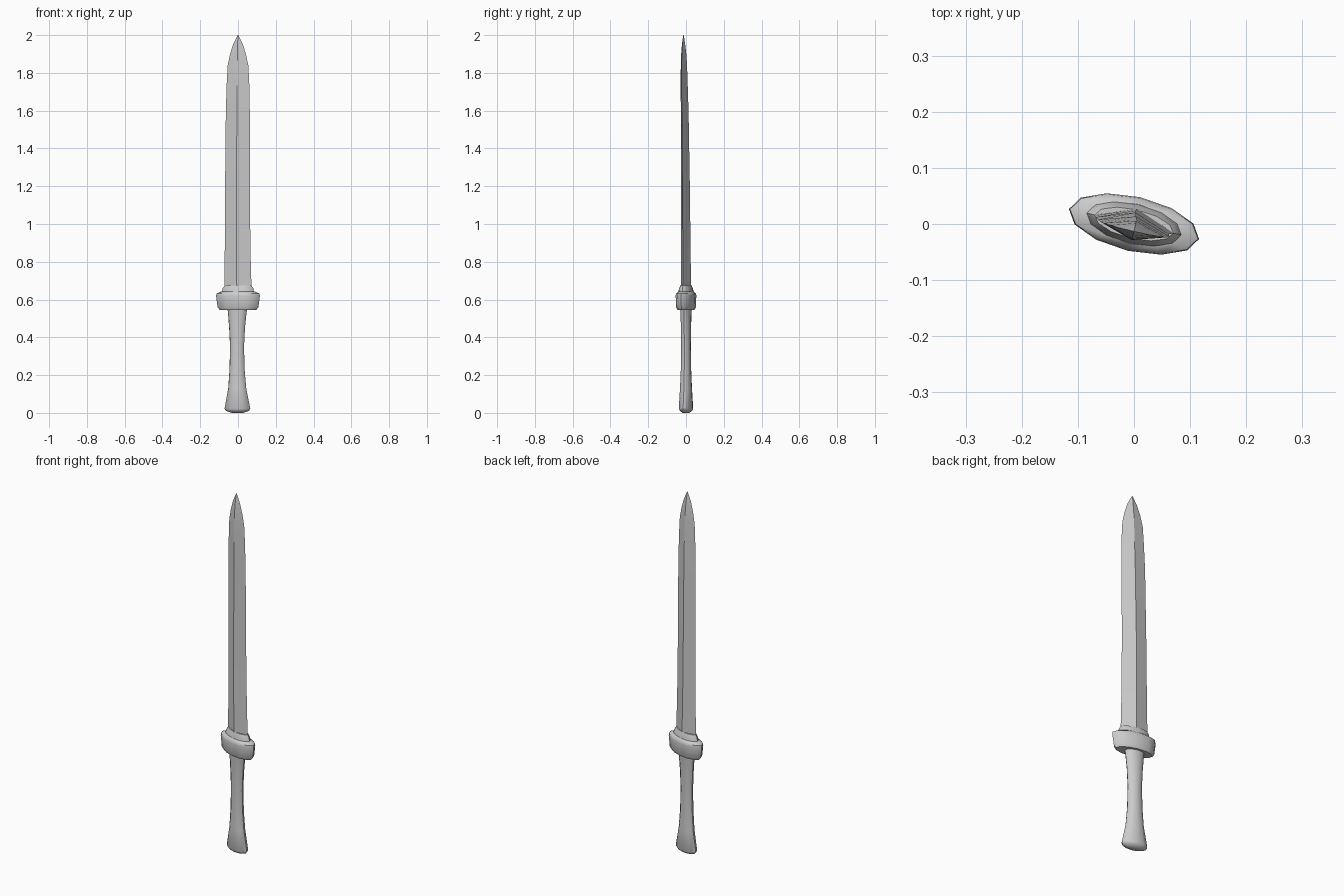
import bpy, bmesh, math

TWIST = math.radians(-13)  # the whole sword is turned slightly about z


def loft(name, rings, sides, smooth_angle=40):
    """Skin elliptical rings (z, half_width, half_depth, centre_x, centre_y)."""
    bm = bmesh.new()
    c, s = math.cos(TWIST), math.sin(TWIST)
    loops = []
    for z, a, b, cx, cy in rings:
        loop = []
        for i in range(sides):
            t = 2 * math.pi * i / sides
            x, y = a * math.cos(t), b * math.sin(t)
            loop.append(bm.verts.new((cx + x * c - y * s, cy + x * s + y * c, z)))
        loops.append(loop)
    for lo, hi in zip(loops, loops[1:]):
        for i in range(sides):
            j = (i + 1) % sides
            bm.faces.new((lo[i], lo[j], hi[j], hi[i]))
    bm.faces.new(loops[0][::-1])
    bm.faces.new(loops[-1])
    bmesh.ops.recalc_face_normals(bm, faces=bm.faces)
    mesh = bpy.data.meshes.new(name)
    bm.to_mesh(mesh)
    bm.free()
    obj = bpy.data.objects.new(name, mesh)
    bpy.context.collection.objects.link(obj)
    bpy.ops.object.select_all(action='DESELECT')
    obj.select_set(True)
    bpy.context.view_layer.objects.active = obj
    bpy.ops.object.shade_smooth_by_angle(angle=math.radians(smooth_angle))
    return obj


# Grip, waisted and flaring to a rounded pommel end
loft("grip", [
    (0.0, 0.030, 0.015, -0.003, 0.0),
    (0.010, 0.062, 0.030, -0.003, 0.0),
    (0.022, 0.070, 0.036, -0.003, 0.0),
    (0.130, 0.049, 0.031, -0.004, 0.0),
    (0.230, 0.041, 0.027, -0.005, 0.0),
    (0.350, 0.038, 0.025, -0.005, 0.0),
    (0.450, 0.043, 0.026, -0.005, 0.0),
    (0.525, 0.050, 0.028, -0.004, 0.0),
    (0.570, 0.056, 0.031, -0.003, 0.0)], 12)

# Oval hand guard, wider at the top
loft("guard", [
    (0.546, 0.100, 0.040, 0.0, 0.0),
    (0.560, 0.111, 0.047, 0.0, 0.0),
    (0.620, 0.119, 0.049, 0.0, 0.0),
    (0.632, 0.117, 0.047, 0.0, 0.0),
    (0.643, 0.090, 0.036, 0.0, 0.0)], 12)

# Collar where the blade leaves the guard
loft("collar", [
    (0.635, 0.088, 0.037, 0.0, 0.0),
    (0.660, 0.083, 0.032, 0.0, 0.0),
    (0.675, 0.072, 0.026, 0.0, 0.0)], 12)

# Diamond-section blade, leaning very slightly forward towards the tip
loft("blade", [
    (0.640, 0.074, 0.028, 0.0, 0.0),
    (0.850, 0.070, 0.026, -0.002, -0.001),
    (1.200, 0.067, 0.024, -0.003, -0.003),
    (1.600, 0.065, 0.021, -0.001, -0.007),
    (1.750, 0.061, 0.019, 0.0, -0.010),
    (1.840, 0.056, 0.017, 0.0, -0.011),
    (1.900, 0.043, 0.014, 0.0, -0.012),
    (1.950, 0.027, 0.009, 0.0, -0.013),
    (1.985, 0.010, 0.004, 0.0, -0.013),
    (2.000, 0.001, 0.001, 0.0, -0.013)], 4, 30)
